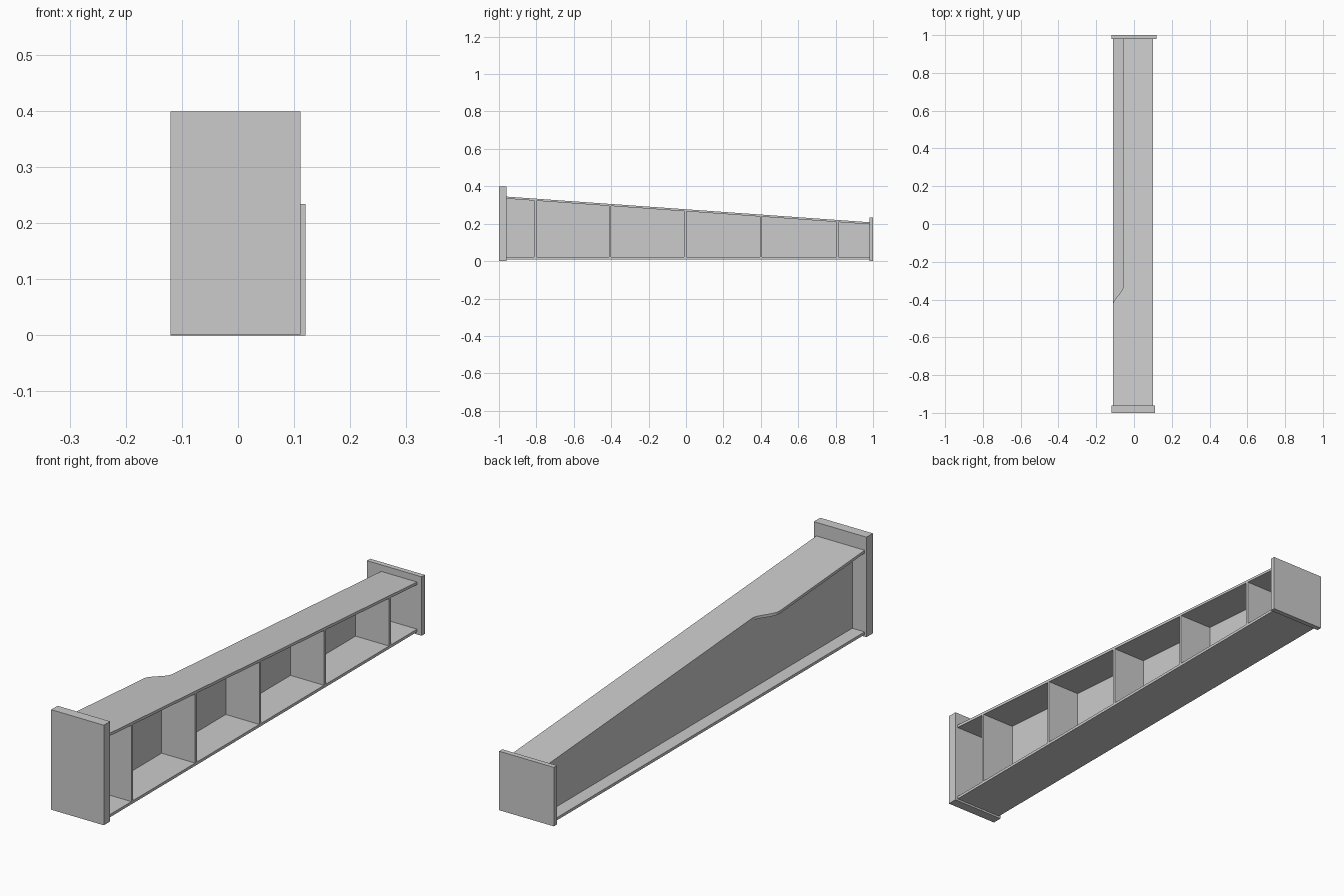
import bpy, bmesh, math

if "Cube" in bpy.data.objects:
    bpy.data.objects.remove(bpy.data.objects["Cube"])

Y0, Y1 = -0.96, 0.98          # inner faces of the two end plates
X0, XW, X1 = -0.112, -0.058, 0.10   # wide edge, web face, open edge
T = 0.011                     # sheet thickness
FLOOR = 0.021                 # top of the bottom flange


def roof(y):
    """Height of the sloping top surface."""
    return 0.345 + (0.208 - 0.345) * (y - Y0) / (Y1 - Y0)


def prism(name, lower, upper):
    """Closed solid between two matching outlines."""
    bm = bmesh.new()
    a = [bm.verts.new(p) for p in lower]
    b = [bm.verts.new(p) for p in upper]
    n = len(a)
    bm.faces.new(a[::-1])
    bm.faces.new(b)
    for i in range(n):
        j = (i + 1) % n
        bm.faces.new((a[i], a[j], b[j], b[i]))
    bmesh.ops.recalc_face_normals(bm, faces=bm.faces)
    me = bpy.data.meshes.new(name)
    bm.to_mesh(me)
    bm.free()
    ob = bpy.data.objects.new(name, me)
    bpy.context.collection.objects.link(ob)
    return ob


def box(name, x, y, z, sloped=False):
    """Box; a sloped box ends just under the top flange."""
    pts = [(x[0], y[0]), (x[1], y[0]), (x[1], y[1]), (x[0], y[1])]
    return prism(name, [(px, py, z[0]) for px, py in pts],
                 [(px, py, roof(py) - T if sloped else z[1]) for px, py in pts])


# end plates
box("front_end_plate", (-0.12, 0.111), (-1.0, Y0), (0.002, 0.399))
box("back_end_plate", (-0.12, 0.12), (Y1, 1.0), (0.0, 0.234))

# bottom flange
box("bottom_flange", (X0, X1), (Y0, Y1), (FLOOR - T, FLOOR))

# top flange, narrowing through an S-curve
N = 12
outline = [(X1, Y0), (X1, Y1), (XW, Y1)]
for i in range(N + 1):
    t = i / N
    s = (1 - math.cos(math.pi * t)) / 2
    outline.append((XW + (X0 - XW) * s, -0.33 - 0.10 * t))
outline.append((X0, Y0))
prism("top_flange", [(x, y, roof(y) - T) for x, y in outline],
      [(x, y, roof(y)) for x, y in outline])

# upright web
box("web", (XW, XW + T), (Y0, Y1), (FLOOR, 0), sloped=True)

# stiffening ribs
for i, y in enumerate((-0.806, -0.406, -0.004, 0.402, 0.81)):
    box(f"rib_{i + 1}", (XW + T, X1), (y - T / 2, y + T / 2), (FLOOR, 0), sloped=True)
